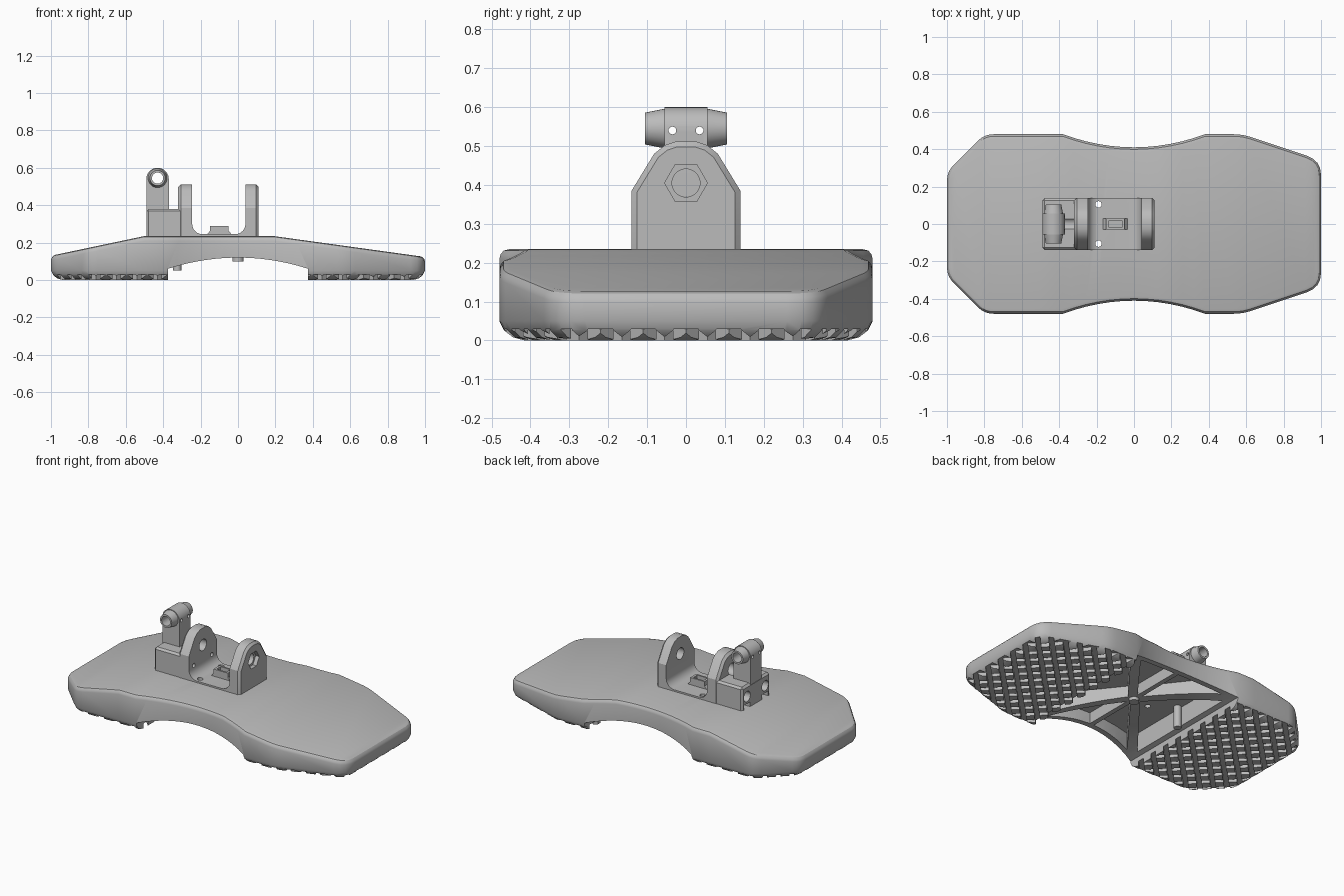
import bpy, bmesh, math
from mathutils import Matrix, Vector

if "Cube" in bpy.data.objects:
    bpy.data.objects.remove(bpy.data.objects["Cube"])

grey = bpy.data.materials.new("plain_grey")
grey.use_nodes = True
grey.diffuse_color = (0.5, 0.5, 0.5, 1)
grey.node_tree.nodes["Principled BSDF"].inputs["Base Color"].default_value = (0.5, 0.5, 0.5, 1)


def finish(name, bm):
    bmesh.ops.recalc_face_normals(bm, faces=bm.faces)
    mesh = bpy.data.meshes.new(name)
    bm.to_mesh(mesh)
    bm.free()
    mesh.materials.append(grey)
    obj = bpy.data.objects.new(name, mesh)
    bpy.context.collection.objects.link(obj)
    return obj


def prism(name, pts, axis, lo, hi, chamfer=0, rule=None):
    """Extrude a 2D outline along an axis; chamfer the edges chosen by a rule."""
    place = {"x": lambda a, b, t: (t, a, b), "y": lambda a, b, t: (a, t, b),
             "z": lambda a, b, t: (a, b, t)}[axis]
    bm = bmesh.new()
    ends = [[bm.verts.new(place(a, b, t)) for a, b in pts] for t in (lo, hi)]
    for ring in ends:
        bm.faces.new(ring)
    for i in range(len(pts)):
        bm.faces.new((ends[0][i - 1], ends[0][i], ends[1][i], ends[1][i - 1]))
    if chamfer:
        bmesh.ops.recalc_face_normals(bm, faces=bm.faces)
        edges = [e for e in bm.edges if rule(e.verts[0].co, e.verts[1].co)]
        bmesh.ops.bevel(bm, geom=edges, offset=chamfer, segments=1, affect="EDGES")
    return finish(name, bm)


def rod(name, centre, axis, length, r1, r2=None, sides=32):
    bm = bmesh.new()
    turn = Vector((0, 0, 1)).rotation_difference(Vector(axis)).to_matrix().to_4x4()
    bmesh.ops.create_cone(bm, cap_ends=True, segments=sides, radius1=r1,
                          radius2=r1 if r2 is None else r2, depth=length,
                          matrix=Matrix.Translation(centre) @ turn)
    return finish(name, bm)


def combine(obj, tools, operation="DIFFERENCE"):
    bpy.context.view_layer.objects.active = obj
    for tool in tools:
        tool.hide_render = True
        mod = obj.modifiers.new("cut", "BOOLEAN")
        mod.object, mod.operation, mod.solver = tool, operation, "EXACT"
        bpy.ops.object.modifier_apply(modifier=mod.name)
        bpy.data.objects.remove(tool)


def box(x0, x1, z0, z1):
    return [(x0, z0), (x1, z0), (x1, z1), (x0, z1)]


# Plate outline: one half from end to end, with filleted corners
def waist(x):
    return 0.41 + 0.07 * (x / 0.38) ** 2


def fillet(a, b, c, size):
    a, b, c = Vector(a), Vector(b), Vector(c)
    p, q = b + (a - b).normalized() * size, b + (c - b).normalized() * size
    return [tuple(p * (1 - t) ** 2 + b * 2 * t * (1 - t) + q * t * t)
            for t in (0, 0.25, 0.5, 0.75, 1)]


half = fillet((-1, 0), (-1, 0.28), (-0.8, 0.48), 0.05)
half += fillet((-1, 0.28), (-0.8, 0.48), (-0.5, 0.48), 0.05)
half += [(-0.5, 0.48)]
half += [(x, waist(x)) for x in (-0.38 + 0.76 * i / 12 for i in range(13))]
half += fillet((0.38, 0.48), (0.58, 0.48), (1, 0.34), 0.05)
half += fillet((0.58, 0.48), (1, 0.34), (1, 0), 0.08)
outline = [Vector(p) for p in half] + [Vector((x, -y)) for x, y in reversed(half)]


def inset(pts, d):
    out = []
    for i, p in enumerate(pts):
        e, f = (p - pts[i - 1]).normalized(), (pts[(i + 1) % len(pts)] - p).normalized()
        n, m = Vector((e.y, -e.x)), Vector((f.y, -f.x))
        out.append(p + (n + m) * d / (1 + n.dot(m)))
    return out


def top(x):
    return 0.235 - max(0, (-0.5 - x) * 0.21, (x - 0.19) * 0.138)


# Plate body: stacked rings with rounded lower and upper rims
bm = bmesh.new()
rings = []
for d, z in ((0.065, 0), (0.035, 0.008), (0.012, 0.026), (0, 0.05)):
    rings.append([bm.verts.new((p.x, p.y, z)) for p in inset(outline, d)])
for d, drop in ((0, 0.026), (0.003, 0.014), (0.011, 0.004), (0.026, 0)):
    rings.append([bm.verts.new((p.x, p.y, top(p.x) - drop)) for p in inset(outline, d)])
count = len(outline)
for low, high in zip(rings, rings[1:]):
    for i in range(count):
        bm.faces.new((low[i - 1], low[i], high[i], high[i - 1]))
for ring in (rings[0], rings[-1]):
    for i in range(len(half) - 1):
        bm.faces.new((ring[i], ring[i + 1], ring[count - 2 - i], ring[count - 1 - i]))
plate = finish("base_plate", bm)

# Arch under the middle
arch = [(-0.375, -0.05)]
arch += [(x, 0.12 - 0.06 * (x / 0.375) ** 2) for x in (-0.375 + 0.75 * i / 15 for i in range(16))]
arch += [(0.375, -0.05)]
tools = [prism("arch_cutter", arch, "y", -0.6, 0.6)]

# Hollow pockets that leave crossing ribs
for sx in (-1, 1):
    side = [(0.045, 0), (0.345, 0.38), (0.345, -0.38)]
    tools.append(prism("pocket", [(sx * x, y) for x, y in side], "z", -0.05, 0.19))
    for sy in (-1, 1):
        wedge = [(0.015, 0.05)] + [(x, waist(x) - 0.035) for x in (0.015, 0.11, 0.2, 0.3)]
        tools.append(prism("pocket", [(sx * x, sy * y) for x, y in wedge], "z", -0.05, 0.19))
for sy in (-1, 1):
    tools.append(rod("drill", (-0.19, sy * 0.105, 0.2), (0, 0, 1), 0.3, 0.017))

# Diagonal tread grooves
for turn in (1, -1):
    bm = bmesh.new()
    for k in range(-27, 10):
        x = 1 + 0.11 * k + 0.0
        if abs(x) < 1.5:
            bmesh.ops.create_cube(bm, size=1, matrix=Matrix.Translation((x, 0, 0.005))
                                  @ Matrix.Rotation(turn * math.pi / 4, 4, "Z")
                                  @ Matrix.Diagonal((1.6, 0.03, 0.05, 1)))
    tools.append(finish("groove_cutter", bm))
combine(plate, tools)

# Bosses below the plate
rod("centre_boss", (0, 0, 0.15), (0, 0, 1), 0.1, 0.03)
rod("rear_boss", (-0.325, 0, 0.125), (0, 0, 1), 0.15, 0.022)

# Saddle bracket with two lugs
lug = [(0.14, 0.2), (0.14, 0.385), (0.082, 0.48), (0.055, 0.502), (0.025, 0.512)]
lug += [(-y, z) for y, z in reversed(lug)]
saddle = prism("saddle_bracket", lug, "x", -0.32, 0.11, 0.014,
               lambda a, b: abs(a.x - b.x) < 0.001 and a.z + b.z > 0.5)
channel = [(-0.245, 0.6)]
for cx, start in ((-0.19, math.pi), (-0.015, 1.5 * math.pi)):
    for i in range(7):
        t = start + i * math.pi / 12
        channel.append((cx + 0.055 * math.cos(t), 0.3 + 0.055 * math.sin(t)))
channel.append((0.04, 0.6))
tools = [prism("channel_cutter", channel, "y", -0.3, 0.3),
         rod("pin_hole", (-0.1, 0, 0.405), (1, 0, 0), 0.6, 0.036),
         rod("nut_pocket", (0.12, 0, 0.405), (1, 0, 0), 0.07, 0.055, sides=6)]
for sy in (-1, 1):
    tools.append(rod("drill", (-0.19, sy * 0.105, 0.2), (0, 0, 1), 0.3, 0.017))
    tools.append(rod("screw_hole", (-0.29, sy * 0.09, 0.31), (1, 0, 0), 0.2, 0.013))
combine(saddle, tools)

# Slotted stop block on the saddle floor
stop = prism("stop_block", [(-0.175, 0.235), (-0.15, 0.262), (-0.15, 0.29), (-0.05, 0.29),
                            (-0.05, 0.262), (-0.025, 0.235)], "y", -0.03, 0.03)
combine(stop, [prism("slot_cutter", box(-0.135, -0.065, 0.25, 0.35), "y", -0.019, 0.019)])

# Block behind the saddle
block = prism("post_block", box(-0.49, -0.3, 0.2, 0.38), "y", -0.138, 0.138, 0.012,
              lambda a, b: min(a.x, b.x) < -0.48 and a.z + b.z > 0.5)
tools = [rod("pin_hole", (-0.4, 0, 0.405), (1, 0, 0), 0.4, 0.036)]
for sy in (-1, 1):
    tools.append(rod("screw_hole", (-0.4, sy * 0.09, 0.31), (1, 0, 0), 0.3, 0.013))
    tools.append(rod("screw_recess", (-0.49, sy * 0.09, 0.31), (1, 0, 0), 0.08, 0.032))
    tools.append(prism("foot_recess", box(-0.52, -0.45, 0.22, 0.265), "y",
                       sy * 0.06, sy * 0.12))
combine(block, tools)

# Upright post with a tapered cross tube
post_outline = [(-0.37, 0.37)]
post_outline += [(-0.43 + 0.06 * math.cos(t), 0.54 + 0.06 * math.sin(t))
                 for t in (math.pi * i / 16 for i in range(17))]
post_outline += [(-0.49, 0.37)]
post = prism("upright_post", post_outline, "y", -0.055, 0.055)
combine(post, [rod("tube_end", (-0.43, sy * 0.0725, 0.545), (0, sy, 0), 0.065, 0.054, 0.041)
               for sy in (-1, 1)], "UNION")
tools = [rod("tube_bore", (-0.43, 0, 0.545), (0, 1, 0), 0.4, 0.03)]
tools += [rod("cross_hole", (-0.43, sy * 0.035, 0.54), (1, 0, 0), 0.3, 0.01, sides=16)
          for sy in (-1, 1)]
combine(post, tools)

# Smooth shading that keeps sharp edges
bpy.ops.object.select_all(action="DESELECT")
for obj in bpy.context.scene.objects:
    if obj.type == "MESH":
        obj.select_set(True)
        bpy.context.view_layer.objects.active = obj
bpy.ops.object.shade_smooth_by_angle(angle=math.radians(30))
